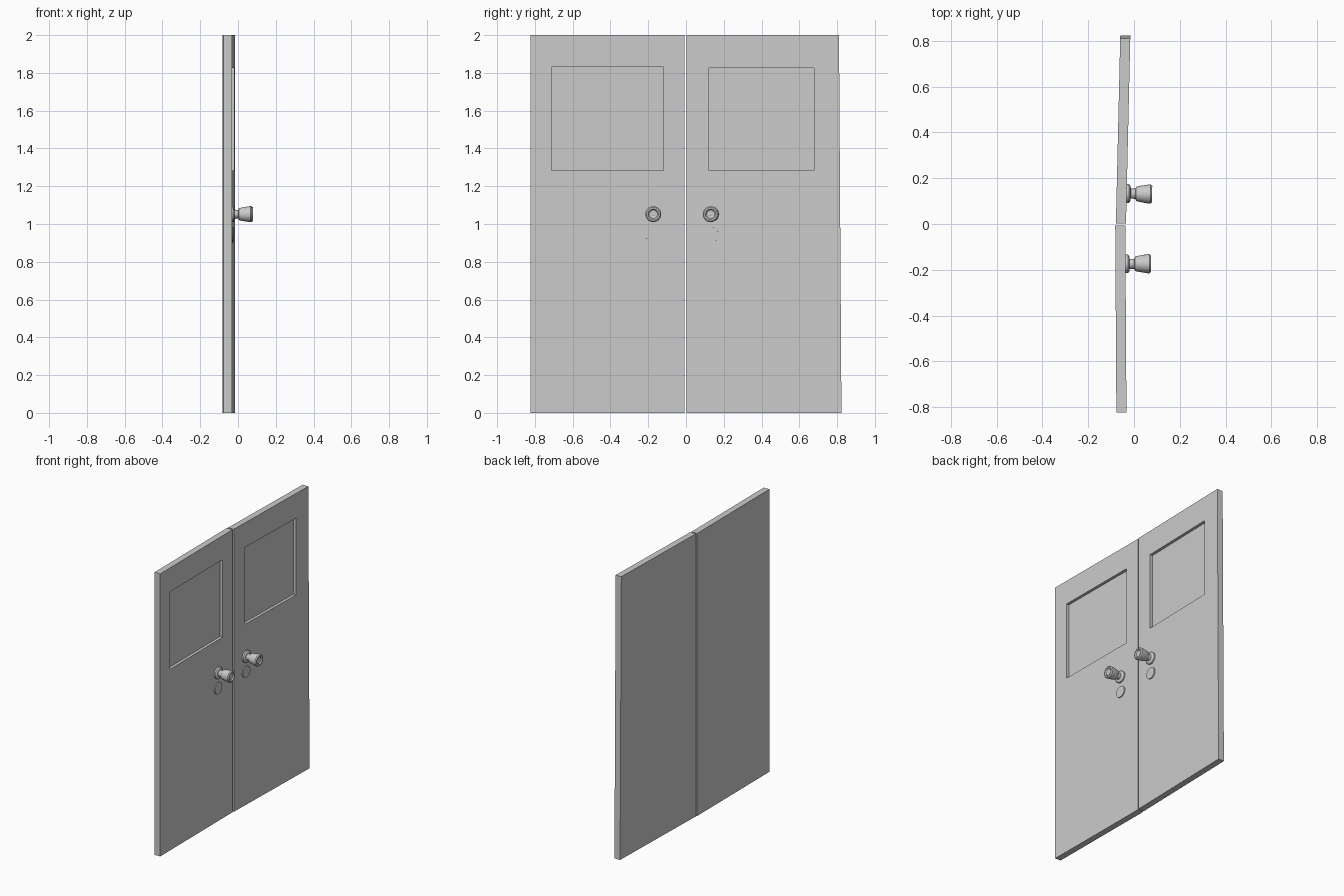
import bpy, bmesh, math
from mathutils import Matrix, Vector

if "Cube" in bpy.data.objects:
    bpy.data.objects.remove(bpy.data.objects["Cube"])

THICK, RECESS, HEIGHT = 0.044, 0.02, 2.0


def finish(bm, name):
    bmesh.ops.recalc_face_normals(bm, faces=bm.faces)
    me = bpy.data.meshes.new(name)
    bm.to_mesh(me)
    bm.free()
    ob = bpy.data.objects.new(name, me)
    bpy.context.collection.objects.link(ob)
    return ob


def door_leaf(name, face_x, y0, y1_bottom, y0_bottom, y1_top, window):
    """Slab with a recessed rectangular window panel on its +x face."""
    bm = bmesh.new()
    wy0, wy1, wz0, wz1 = window
    outer = [(y0_bottom, 0), (y1_bottom, 0), (y1_top, HEIGHT), (y0, HEIGHT)]
    inner = [(wy0, wz0), (wy1, wz0), (wy1, wz1), (wy0, wz1)]

    def ring(pts, depth):
        return [bm.verts.new((face_x(y) - depth, y, z)) for y, z in pts]

    rings = [ring(outer, THICK), ring(outer, 0), ring(inner, 0), ring(inner, RECESS)]
    bm.faces.new(rings[0][::-1])
    bm.faces.new(rings[3])
    for a, b in zip(rings, rings[1:]):
        for i in range(4):
            j = (i + 1) % 4
            bm.faces.new((a[i], a[j], b[j], b[i]))
    return finish(bm, name)


def lathe(name, profile, location, angle, sides=24):
    """Spin (x, radius) profile round the x axis, then turn it with its door."""
    bm = bmesh.new()
    verts = [bm.verts.new((x, r, 0)) for x, r in profile]
    edges = [bm.edges.new(p) for p in zip(verts, verts[1:])]
    bmesh.ops.spin(bm, geom=verts + edges, cent=(0, 0, 0), axis=(1, 0, 0),
                   angle=math.tau, steps=sides, use_duplicate=False)
    bmesh.ops.remove_doubles(bm, verts=bm.verts, dist=1e-5)
    bm.transform(Matrix.Translation(Vector(location)) @ Matrix.Rotation(angle, 4, 'Z'))
    ob = finish(bm, name)
    bpy.ops.object.select_all(action='DESELECT')
    ob.select_set(True)
    bpy.context.view_layer.objects.active = ob
    bpy.ops.object.shade_smooth_by_angle(angle=math.radians(30))
    return ob


# Knob: rose plate, neck, flared grip with dished front
KNOB = [(-0.002, 0), (-0.002, 0.041), (0.010, 0.041), (0.016, 0.034), (0.018, 0.022),
        (0.038, 0.022), (0.041, 0.030), (0.046, 0.033), (0.098, 0.042), (0.104, 0.042),
        (0.111, 0.036), (0.111, 0.028), (0.104, 0.022), (0.102, 0.010), (0.106, 0)]
# Lock cover disc
LOCK = [(-0.002, 0), (-0.002, 0.04), (0.007, 0.04), (0.007, 0)]


def line(ya, xa, yb, xb):
    return lambda y: xa + (xb - xa) * (y - ya) / (yb - ya)


# side, front-face line, slab edges, window, knob y
doors = [
    ("left", (-0.823, -0.033, -0.007, -0.038),
     (-0.823, -0.007, -0.823, -0.007), (-0.712, -0.12, 1.282, 1.83), -0.174),
    ("right", (0.003, -0.035, 0.823, -0.016),
     (0.003, 0.823, 0.003, 0.81), (0.122, 0.677, 1.282, 1.825), 0.133),
]
for side, ln, edges, window, ky in doors:
    fx = line(*ln)
    angle = -math.atan2(ln[3] - ln[1], ln[2] - ln[0])
    door_leaf(side + "_door", fx, *edges, window)
    lathe(side + "_knob", KNOB, (fx(ky), ky, 1.052), angle)
    lathe(side + "_lock_disc", LOCK, (fx(ky), ky, 0.943), angle)
